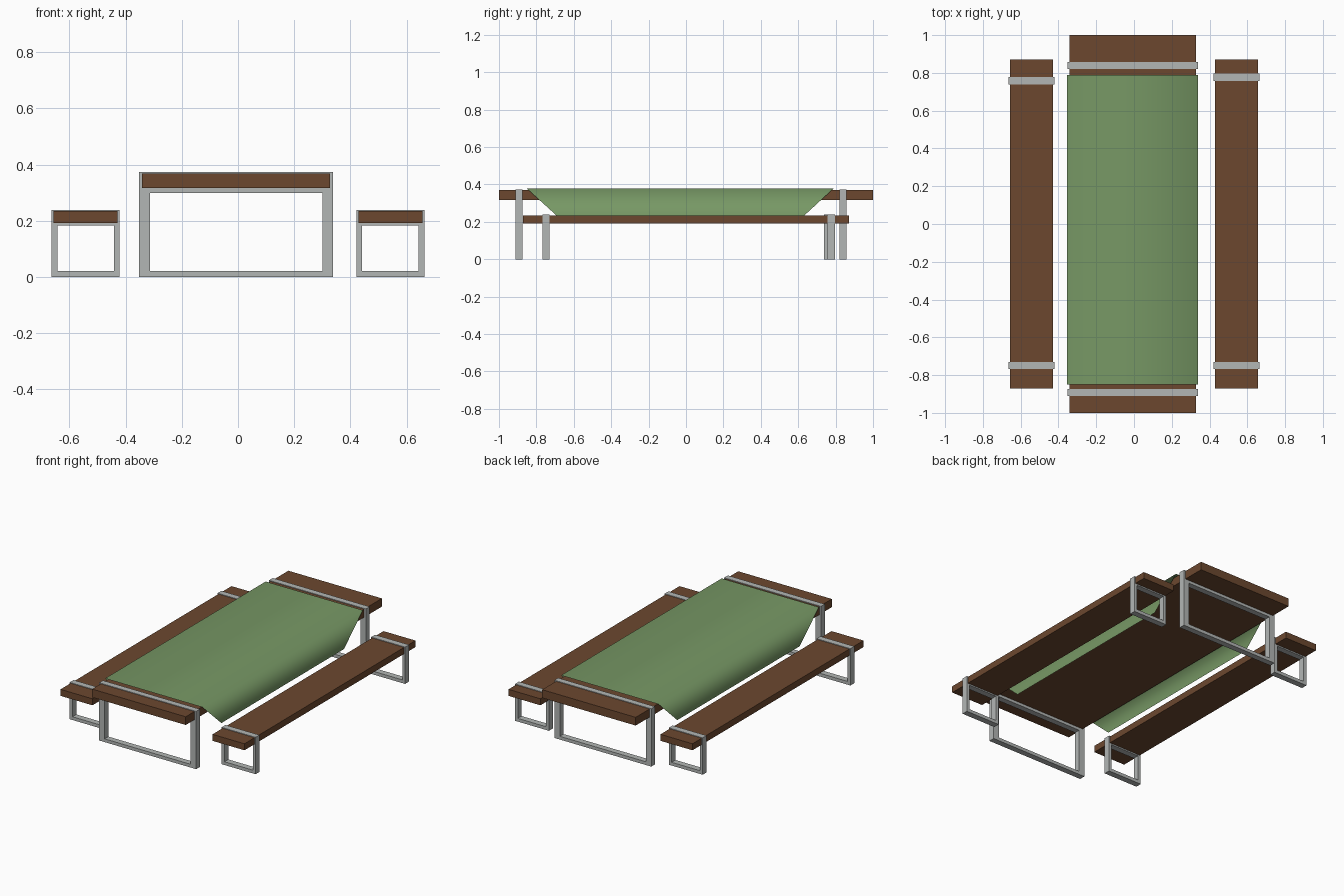
import bpy, bmesh

if "Cube" in bpy.data.objects:
    bpy.data.objects.remove(bpy.data.objects["Cube"])


def material(name, rgb):
    m = bpy.data.materials.new(name)
    m.diffuse_color = (*rgb, 1)
    m.use_nodes = True
    m.node_tree.nodes["Principled BSDF"].inputs["Base Color"].default_value = m.diffuse_color
    return m


WOOD = material("brown wood", (0.150, 0.064, 0.028))
METAL = material("grey metal", (0.45, 0.47, 0.46))
CLOTH = material("green cloth", (0.185, 0.315, 0.130))


def finish(bm, name, mat, smooth=False):
    me = bpy.data.meshes.new(name)
    for f in bm.faces:
        f.smooth = smooth
    bm.to_mesh(me)
    bm.free()
    me.materials.append(mat)
    ob = bpy.data.objects.new(name, me)
    bpy.context.collection.objects.link(ob)
    return ob


def board(name, x0, x1, y0, y1, z0, z1):
    bm = bmesh.new()
    bmesh.ops.create_cube(bm, size=1)
    for v in bm.verts:
        v.co = (x1 if v.co.x > 0 else x0, y1 if v.co.y > 0 else y0, z1 if v.co.z > 0 else z0)
    finish(bm, name, WOOD)


def leg_frame(name, outer, inner, y0, y1):
    """Rectangular loop; outer and inner are (x0, x1, z0, z1)."""
    bm = bmesh.new()
    rings = []
    for y in (y0, y1):
        for a, b, c, d in (outer, inner):
            rings.append([bm.verts.new((x, y, z)) for x, z in ((a, c), (b, c), (b, d), (a, d))])
    of, inf, ob, inb = rings
    for i in range(4):
        j = (i + 1) % 4
        for p, q in ((of, inf), (inf, inb), (inb, ob), (ob, of)):
            bm.faces.new((p[i], p[j], q[j], q[i]))
    bmesh.ops.recalc_face_normals(bm, faces=bm.faces)
    finish(bm, name, METAL)


# Table
board("table_top", -0.341, 0.327, -1, 1, 0.316, 0.369)
for label, y in (("front", -0.892), ("back", 0.839)):
    leg_frame(f"table_{label}_leg_frame", (-0.353, 0.339, 0, 0.373),
              (-0.314, 0.300, 0.021, 0.298), y - 0.019, y + 0.019)

# Benches
for side, cx, back_y in (("left", -0.5425, 0.758), ("right", 0.5425, 0.776)):
    board(f"{side}_bench_seat", cx - 0.114, cx + 0.114, -0.872, 0.872, 0.192, 0.234)
    for label, y in (("front", -0.749), ("back", back_y)):
        leg_frame(f"{side}_bench_{label}_leg_frame", (cx - 0.121, cx + 0.121, 0, 0.238),
                  (cx - 0.101, cx + 0.101, 0.021, 0.184), y - 0.0195, y + 0.0195)

# Tablecloth: one smooth sheet with tapered side drops
bm = bmesh.new()
rows = [(-0.354, 0.20, -0.655, 0.595), (-0.354, 0.377, -0.85, 0.788),
        (0.340, 0.377, -0.85, 0.788), (0.340, 0.20, -0.655, 0.595)]
edges = [[bm.verts.new((x, y, z)) for y in (ya, yb)] for x, z, ya, yb in rows]
for (a, b), (c, d) in zip(edges, edges[1:]):
    bm.faces.new((a, c, d, b))
finish(bm, "tablecloth", CLOTH, smooth=True)
